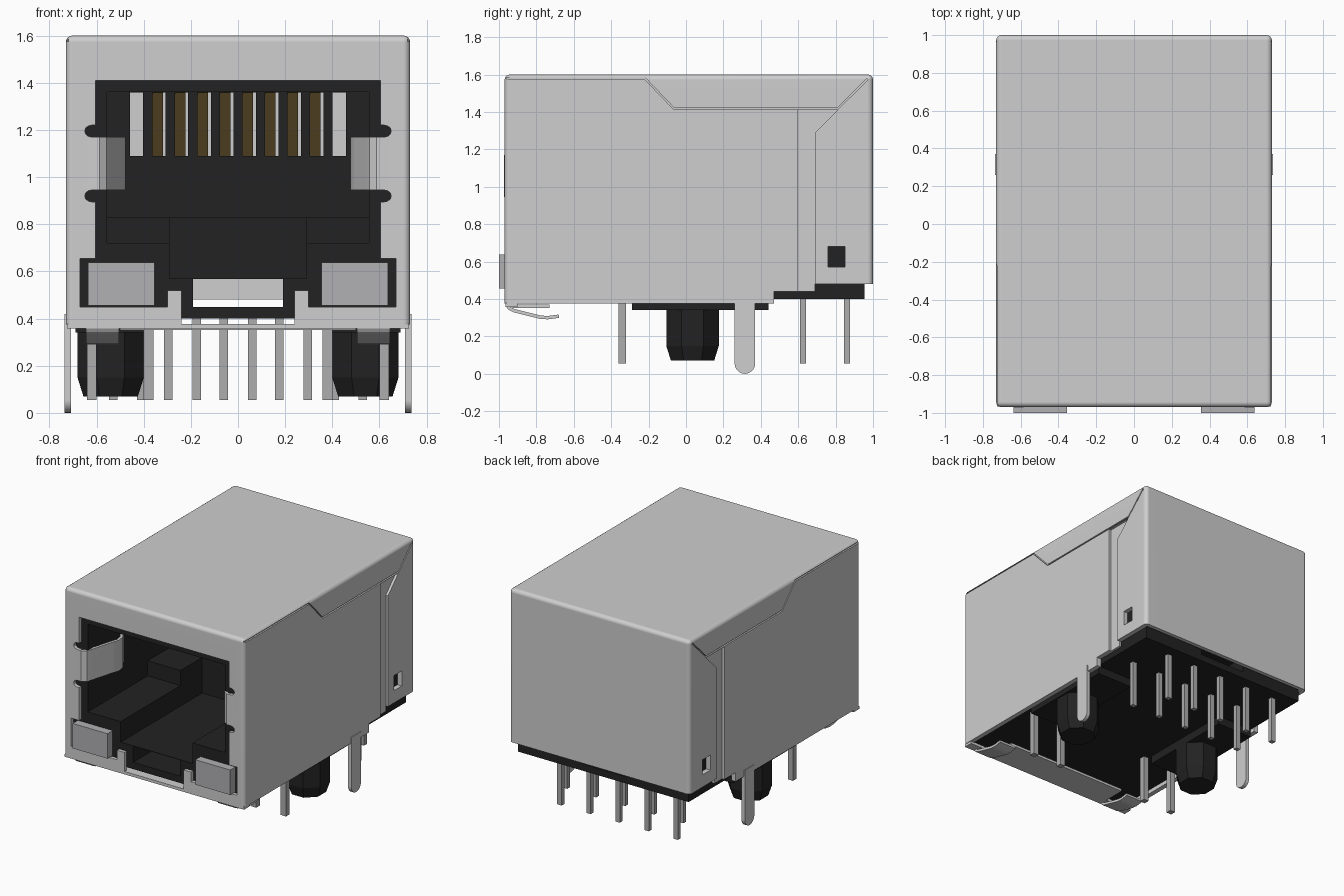
import bpy, bmesh, math
from mathutils import Vector

if "Cube" in bpy.data.objects:
    bpy.data.objects.remove(bpy.data.objects["Cube"])


def material(name, rgb):
    m = bpy.data.materials.new(name)
    m.diffuse_color = (*rgb, 1)
    m.use_nodes = True
    m.node_tree.nodes["Principled BSDF"].inputs["Base Color"].default_value = m.diffuse_color
    return m


SHIELD = material("shield silver", (0.62, 0.62, 0.62))
BLACK = material("housing black", (0.016, 0.016, 0.016))
PIN = material("pin grey", (0.42, 0.42, 0.42))
LENS = material("lens grey", (0.44, 0.44, 0.46))
GOLD = material("contact gold", (0.47, 0.31, 0.09))


def prism(name, pts, axis, a, b, mat=None):
    """Extrude a 2D outline: along x the points are (y, z), along y they are (x, z)."""
    bm = bmesh.new()
    def place(p, t):
        return (t, p[0], p[1]) if axis == 'x' else (p[0], t, p[1])
    lo = [bm.verts.new(place(p, a)) for p in pts]
    hi = [bm.verts.new(place(p, b)) for p in pts]
    bm.faces.new(lo)
    bm.faces.new(hi)
    n = len(pts)
    for i in range(n):
        bm.faces.new((lo[i], lo[(i + 1) % n], hi[(i + 1) % n], hi[i]))
    bmesh.ops.recalc_face_normals(bm, faces=bm.faces)
    me = bpy.data.meshes.new(name)
    bm.to_mesh(me)
    bm.free()
    ob = bpy.data.objects.new(name, me)
    bpy.context.collection.objects.link(ob)
    if mat:
        me.materials.append(mat)
    return ob


def box(name, x0, x1, y0, y1, z0, z1, mat=None):
    return prism(name, [(x0, z0), (x1, z0), (x1, z1), (x0, z1)], 'y', y0, y1, mat)


def band(pts, t):
    """Outline of a thin strip of thickness t that follows a path."""
    pts = [Vector(p) for p in pts]
    left, right = [], []
    for i, p in enumerate(pts):
        d = (pts[min(i + 1, len(pts) - 1)] - pts[max(i - 1, 0)]).normalized()
        n = Vector((-d.y, d.x)) * t / 2
        left.append(p + n)
        right.append(p - n)
    return [tuple(p) for p in left + right[::-1]]


def cut(ob, cutters):
    for c in cutters:
        m = ob.modifiers.new("cut", 'BOOLEAN')
        m.operation, m.solver, m.object = 'DIFFERENCE', 'EXACT', c
        bpy.context.view_layer.objects.active = ob
        bpy.ops.object.modifier_apply(modifier=m.name)
        bpy.data.objects.remove(c)


def bevel(ob, width, segments, keep):
    bm = bmesh.new()
    bm.from_mesh(ob.data)
    edges = [e for e in bm.edges if keep((e.verts[0].co + e.verts[1].co) / 2)]
    bmesh.ops.bevel(bm, geom=edges, offset=width, segments=segments, profile=0.5, affect='EDGES')
    bm.to_mesh(ob.data)
    bm.free()


def smooth(ob):
    bpy.ops.object.select_all(action='DESELECT')
    ob.select_set(True)
    bpy.context.view_layer.objects.active = ob
    bpy.ops.object.shade_smooth_by_angle(angle=math.radians(28))
    ob.modifiers.new("flat panels", 'WEIGHTED_NORMAL').keep_sharp = True


def mirrored_box(s, x0, x1, *rest):
    return box("cutter", min(s * x0, s * x1), max(s * x0, s * x1), *rest)


# Metal shield: rounded shell, open underneath
shield = box("shield", -0.73, 0.73, -0.97, 1.0, 0.375, 1.6, SHIELD)
bevel(shield, 0.028, 4, lambda m: m.z > 0.4)
cuts = [box("cutter", -0.695, 0.695, -0.945, 0.97, 0.2, 1.575),
        prism("cutter", [(0.47, 0.2), (1.1, 0.2), (1.1, 0.48), (0.69, 0.48), (0.69, 0.44), (0.47, 0.44)],
              'x', -1, 1),
        # front opening
        box("cutter", -0.605, 0.605, -1.1, -0.9, 0.52, 1.41),
        box("cutter", -0.24, 0.24, -1.1, -0.9, 0.3, 0.6)]
for s in (-1, 1):
    cuts.append(mirrored_box(s, 0.30, 0.67, -1.1, -0.9, 0.45, 0.655))
    for z in (1.195, 0.92):      # round-ended relief slots beside the springs
        pts = [(s * 0.5, z - 0.025), (s * 0.5, z + 0.025)]
        pts += [(s * (0.62 + 0.03 * math.sin(a)), z + 0.025 * math.cos(a))
                for a in [math.pi * k / 6 for k in range(7)]]
        cuts.append(prism("cutter", pts, 'y', -1.1, -0.9))
    # recess in front of the rear fold, and the latch hole
    a, b = (0.712, 0.8) if s > 0 else (-0.8, -0.712)
    cuts.append(prism("cutter", [(0.60, 0.2), (0.69, 0.2), (0.69, 1.29), (0.81, 1.41), (0.60, 1.41)], 'x', a, b))
    cuts.append(mirrored_box(s, 0.6, 0.8, 0.76, 0.85, 0.57, 0.68))
    # seams of the folded top panel
    seam = [(-0.99, 1.58), (-0.22, 1.58), (-0.065, 1.418), (0.81, 1.418), (0.97, 1.575)]
    a, b = (0.718, 0.8) if s > 0 else (-0.8, -0.718)
    cuts.append(prism("cutter", band(seam, 0.01), 'x', a, b))
cut(shield, cuts)
smooth(shield)

# Black housing with plug cavity, latch groove, and contact slots
housing = box("housing", -0.69, 0.69, -0.94, 0.955, 0.40, 1.57, BLACK)
cuts = [box("cutter", -0.555, 0.555, -1.1, 0.12, 0.83, 1.36),
        box("cutter", -0.555, 0.555, -1.1, -0.25, 0.72, 0.9),
        box("cutter", -0.29, 0.29, -1.1, 0.0, 0.57, 0.95),
        box("cutter", -0.19, 0.19, -1.1, 1.1, 0.45, 0.567)]
slots = [-0.43 + 0.0955 * i for i in range(10)]
for x in slots:
    cuts.append(box("cutter", x - 0.028, x + 0.028, 0.0, 1.1, 1.09, 1.358))
cut(housing, cuts)

# Sloping gold contacts inside the slots
for x in slots[1:-1]:
    prism("contact", [(0.13, 1.358), (0.17, 1.358), (0.65, 1.09), (0.61, 1.09)],
          'x', x - 0.028, x + 0.016, GOLD)

# Bottom lip of the shield, folded back under the front
lip = box("bottom_lip", -0.725, 0.725, -0.965, -0.90, 0.357, 0.378, SHIELD)
box("bottom_plate", -0.5, 0.5, -0.93, -0.73, 0.352, 0.370, SHIELD)

for s in (-1, 1):
    def span(a, b):
        return (a, b) if s > 0 else (-b, -a)

    # Side spring folded into the opening
    path = [(0.64, -0.96), (0.59, -0.962), (0.565, -0.945), (0.55, -0.90), (0.505, -0.74),
            (0.488, -0.69), (0.495, -0.64), (0.56, -0.54)]
    spring = prism("side_spring", band(path, 0.02), 'y', 0.945, 1.17, SHIELD)
    for v in spring.data.vertices:     # turn the upright profile flat
        v.co = (s * v.co.x, v.co.z, v.co.y)
    bm = bmesh.new()
    bm.from_mesh(spring.data)
    bmesh.ops.recalc_face_normals(bm, faces=bm.faces)
    bm.to_mesh(spring.data)
    bm.free()
    smooth(spring)

    # Grounding spring below the front edge
    path = [(-0.955, 0.366), (-0.945, 0.35), (-0.92, 0.338), (-0.78, 0.303), (-0.74, 0.30), (-0.68, 0.308)]
    smooth(prism("ground_spring", band(path, 0.018), 'x', *span(0.505, 0.645), SHIELD))

    # Indicator lens
    box("indicator_lens", *span(0.355, 0.637), -1.0, -0.7, 0.455, 0.637, LENS)

    # Shield leg with rounded tip
    leg = [(0.37, 0.42), (0.26, 0.42)]
    leg += [(0.315 - 0.055 * math.cos(a), 0.055 - 0.055 * math.sin(a))
            for a in [math.pi * k / 10 for k in range(11)]]
    smooth(prism("shield_leg", leg, 'x', *span(0.708, 0.735), SHIELD))

    # Standoff pad and octagonal locating peg with tapered tip
    box("standoff_pad", *span(0.40, 0.69), -0.29, 0.44, 0.34, 0.41, BLACK)
    bm = bmesh.new()
    rings = []
    for z, r in ((0.36, 0.152), (0.15, 0.152), (0.07, 0.125)):
        rings.append([bm.verts.new((s * 0.54 + r * math.cos(a), 0.035 + r * math.sin(a), z))
                      for a in [math.pi / 8 + math.pi / 4 * k for k in range(8)]])
    for lo, hi in zip(rings, rings[1:]):
        for k in range(8):
            bm.faces.new((lo[k], lo[(k + 1) % 8], hi[(k + 1) % 8], hi[k]))
    bm.faces.new(rings[0])
    bm.faces.new(rings[-1])
    bmesh.ops.recalc_face_normals(bm, faces=bm.faces)
    me = bpy.data.meshes.new("locating_peg")
    bm.to_mesh(me)
    bm.free()
    me.materials.append(BLACK)
    bpy.context.collection.objects.link(bpy.data.objects.new("locating_peg", me))

    # Indicator pins
    for x in (0.62, 0.38):
        box("indicator_pin", s * x - 0.021, s * x + 0.021, -0.362, -0.32, 0.055, 0.41, PIN)

# Two staggered rows of signal pins
for k in range(5):
    for x, y in ((0.41 - 0.235 * k, 0.86), (0.53 - 0.235 * k, 0.625)):
        box("signal_pin", x - 0.018, x + 0.018, y - 0.016, y + 0.016, 0.055, 0.41, PIN)
